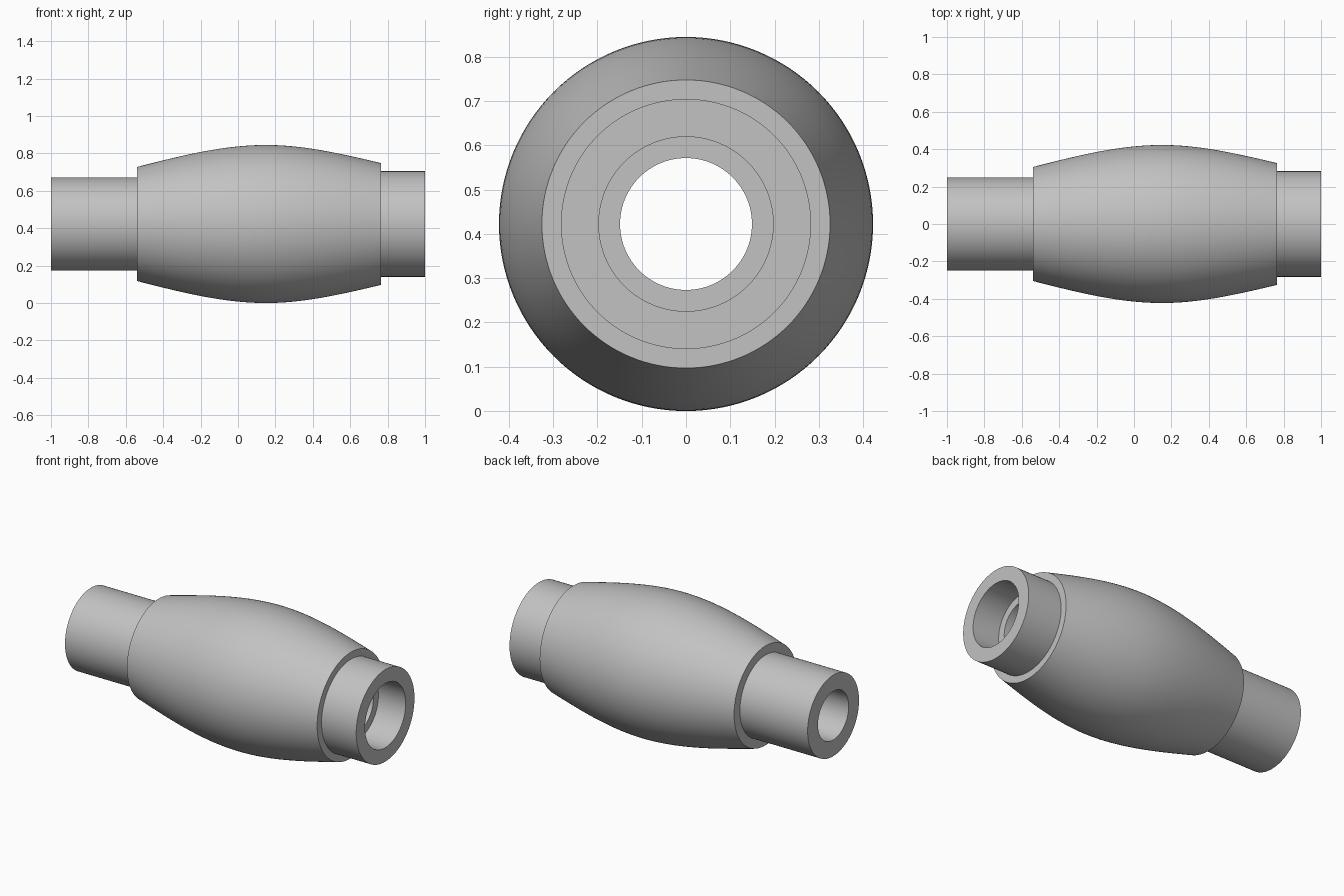
import bpy, bmesh, math
from mathutils import Vector, Matrix

cube = bpy.data.objects.get("Cube")
if cube:
    bpy.data.objects.remove(cube, do_unlink=True)

SEGMENTS = 128
AXIS_Z = 0.4225            # height of the centre line
PEAK_X, PEAK_R = 0.15, 0.4225
LEFT_X, LEFT_R = -0.54, 0.305
RIGHT_X, RIGHT_R = 0.765, 0.3255
BORE_R, SOCKET_R, SOCKET_X = 0.149, 0.197, 0.815

grey = bpy.data.materials.new("plain grey")
grey.use_nodes = True
colour = (0.54, 0.54, 0.54, 1)
grey.diffuse_color = colour
grey.node_tree.nodes["Principled BSDF"].inputs["Base Color"].default_value = colour


def bulge(end_x, end_r, steps=20):
    """Curve from the widest point to one shoulder, straightening at its end."""
    points = []
    for i in range(steps + 1):
        t = i / steps
        drop = 1.5 * t ** 2 - 0.5 * t ** 3
        points.append((PEAK_X + (end_x - PEAK_X) * t,
                       PEAK_R - (PEAK_R - end_r) * drop))
    return points


def lathe(name, profile):
    """Turn a closed (x, radius) profile around the x axis."""
    bm = bmesh.new()
    verts = [bm.verts.new((x, 0, r)) for x, r in profile]
    edges = [bm.edges.new((a, b)) for a, b in zip(verts, verts[1:] + verts[:1])]
    bmesh.ops.spin(bm, geom=verts + edges, cent=(0, 0, 0), axis=(1, 0, 0),
                   angle=math.tau, steps=SEGMENTS, use_merge=False)
    bmesh.ops.remove_doubles(bm, verts=bm.verts, dist=0.0001)
    bmesh.ops.recalc_face_normals(bm, faces=bm.faces)
    bmesh.ops.transform(bm, matrix=Matrix.Translation(Vector((0, 0, AXIS_Z))),
                        verts=bm.verts)
    mesh = bpy.data.meshes.new(name)
    bm.to_mesh(mesh)
    bm.free()
    mesh.materials.append(grey)
    obj = bpy.data.objects.new(name, mesh)
    bpy.context.collection.objects.link(obj)
    bpy.ops.object.select_all(action="DESELECT")
    obj.select_set(True)
    bpy.context.view_layer.objects.active = obj
    bpy.ops.object.shade_smooth_by_angle(angle=math.radians(30))
    return obj


# Outside: narrow spigot, barrel-shaped body, short collar
narrow_spigot = [(-1, BORE_R), (-1, 0.249), (LEFT_X, 0.249)]
barrel = bulge(LEFT_X, LEFT_R)[::-1] + bulge(RIGHT_X, RIGHT_R)[1:]
collar = [(RIGHT_X, 0.2825), (1, 0.2825)]

# Inside: wide socket stepping down to the through bore
socket = [(1, SOCKET_R), (SOCKET_X, SOCKET_R), (SOCKET_X, BORE_R)]

lathe("barrel_coupling", narrow_spigot + barrel + collar + socket)
